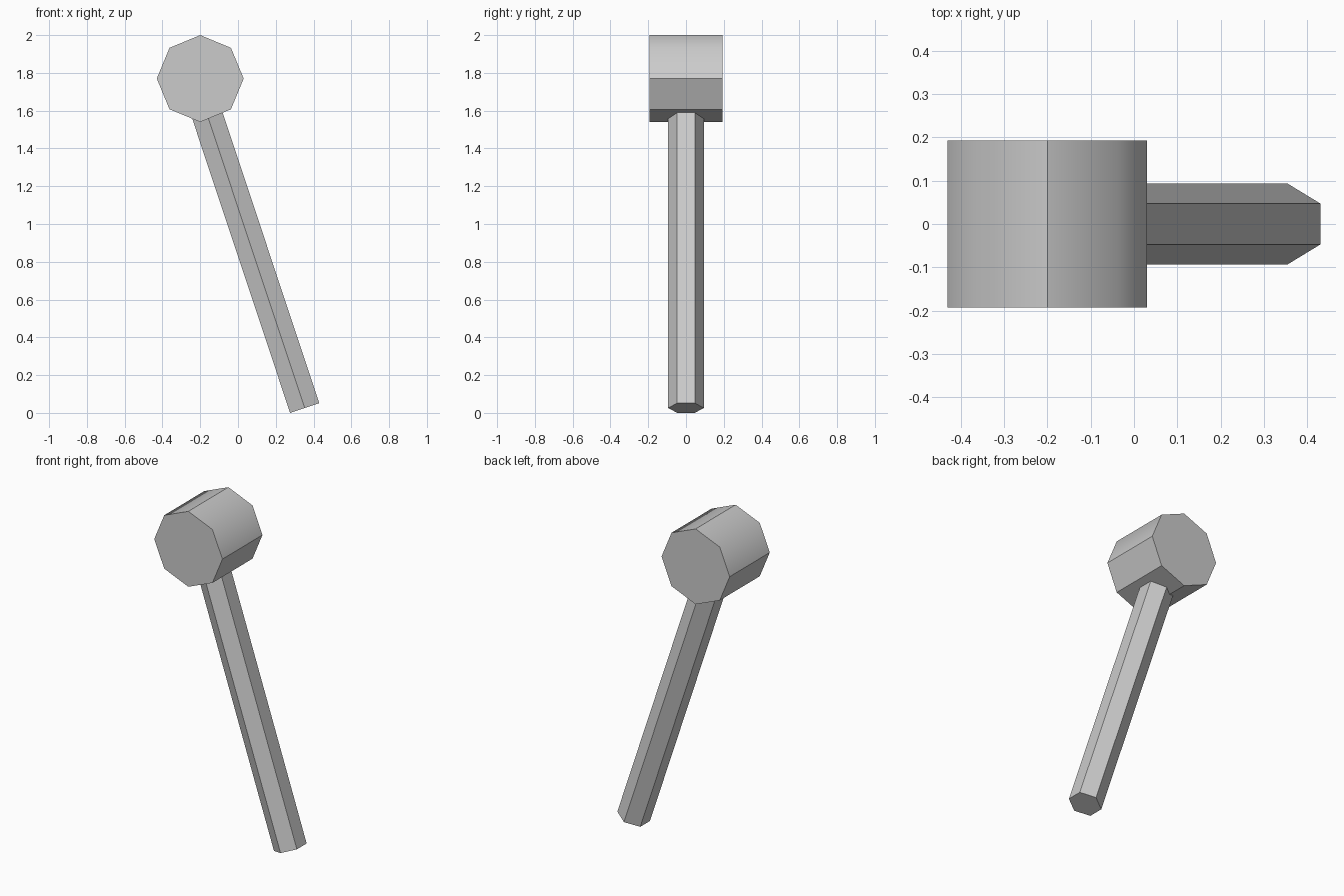
import bpy
import bmesh
from math import radians
from mathutils import Matrix, Vector

if "Cube" in bpy.data.objects:
    bpy.data.objects.remove(bpy.data.objects["Cube"])


def prism(name, sides, radius, depth, matrix, is_smooth_edge=None):
    """Capped prism; edges stay sharp unless is_smooth_edge says otherwise."""
    bm = bmesh.new()
    bmesh.ops.create_cone(bm, cap_ends=True, segments=sides, radius1=radius,
                          radius2=radius, depth=depth, matrix=matrix)
    bmesh.ops.recalc_face_normals(bm, faces=bm.faces)
    if is_smooth_edge:
        for f in bm.faces:
            f.smooth = True
        for e in bm.edges:
            e.smooth = is_smooth_edge(e)
    mesh = bpy.data.meshes.new(name)
    bm.to_mesh(mesh)
    bm.free()
    obj = bpy.data.objects.new(name, mesh)
    bpy.context.collection.objects.link(obj)
    return obj


# Head: octagonal block lying along y, only its two upper shoulders are soft
def shoulder(edge):
    a, b = (v.co for v in edge.verts)
    return abs(a.y - b.y) > 0.1 and 1.85 < a.z < 1.97


prism("head", 8, 0.23, 0.386,
      Matrix.Translation((-0.2, 0, 1.77)) @ Matrix.Rotation(radians(90), 4, 'X'),
      shoulder)

# Handle: leaning hexagonal shaft running up into the head
LENGTH = 1.8
lean = Matrix.Rotation(radians(-18.4), 4, 'Y')
foot = Vector((0.353, 0, 0.026))
centre = foot + lean @ Vector((0, 0, LENGTH / 2))
prism("handle", 6, 0.094, LENGTH, Matrix.Translation(centre) @ lean)
